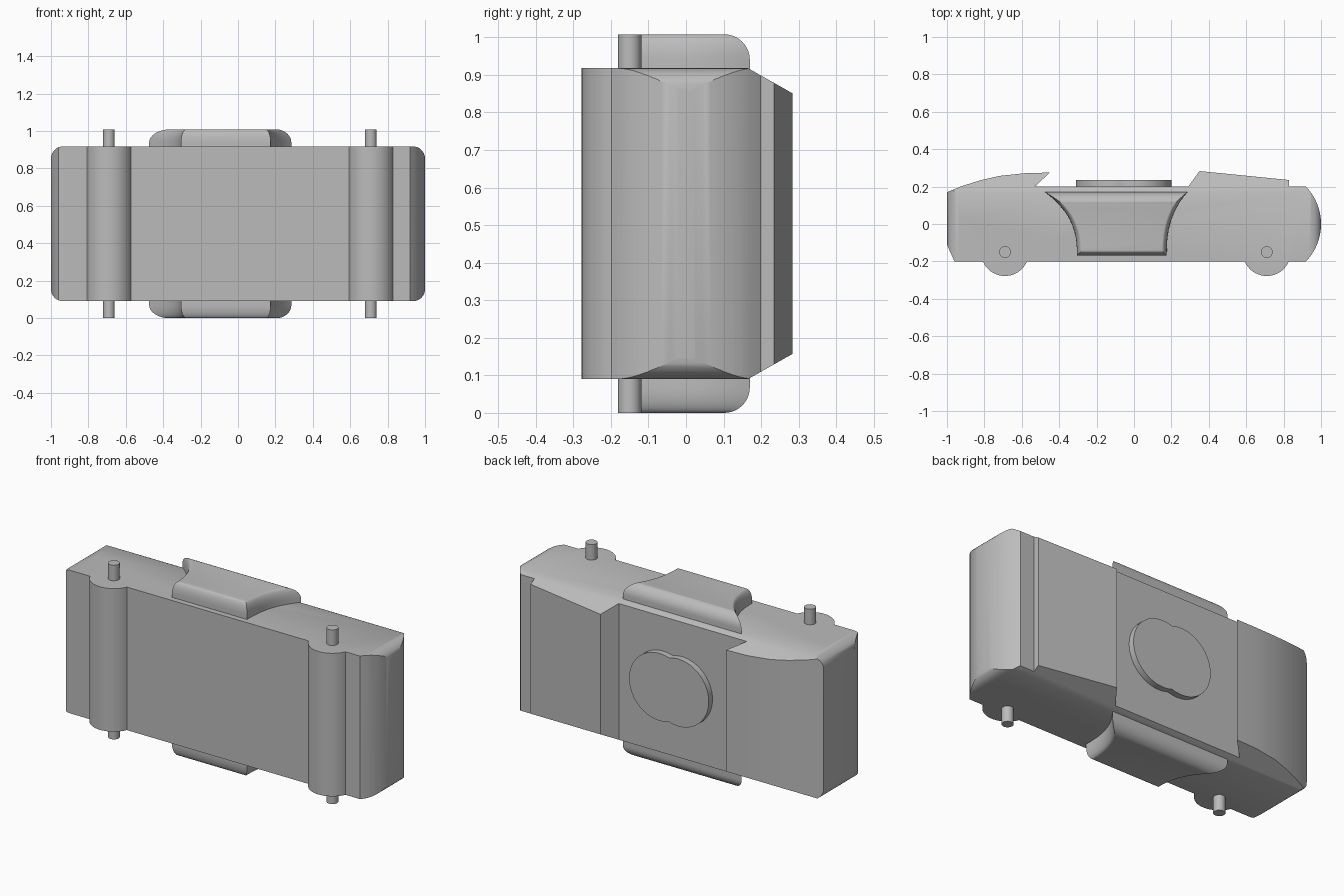
import bpy, bmesh, math
from math import sin, cos, radians, sqrt
from mathutils import Vector

if "Cube" in bpy.data.objects:
    bpy.data.objects.remove(bpy.data.objects["Cube"], do_unlink=True)

LOW, HIGH, TOP = 0.09, 0.918, 1.008
MID = TOP / 2
GREY = 0.5
grey = bpy.data.materials.new("plain grey")
grey.use_nodes = True
grey.diffuse_color = (GREY, GREY, GREY, 1)
grey.node_tree.nodes["Principled BSDF"].inputs["Base Color"].default_value = (GREY, GREY, GREY, 1)


def make_object(name, bm):
    bmesh.ops.recalc_face_normals(bm, faces=bm.faces)
    mesh = bpy.data.meshes.new(name)
    bm.to_mesh(mesh)
    bm.free()
    mesh.materials.append(grey)
    obj = bpy.data.objects.new(name, mesh)
    bpy.context.collection.objects.link(obj)
    return obj


def loft(name, rings):
    """Skin equal-length rings of points and cap both ends."""
    bm = bmesh.new()
    loops = [[bm.verts.new(p) for p in ring] for ring in rings]
    n = len(loops[0])
    for a, b in zip(loops, loops[1:]):
        for i in range(n):
            j = (i + 1) % n
            bm.faces.new((a[i], a[j], b[j], b[i]))
    bm.faces.new(loops[0][::-1])
    bm.faces.new(loops[-1])
    return make_object(name, bm)


def arc(cx, cy, r, start, end, steps):
    angles = [radians(start + (end - start) * i / steps) for i in range(steps + 1)]
    return [(cx + r * cos(a), cy + r * sin(a)) for a in angles]


def select_only(obj):
    bpy.ops.object.select_all(action="DESELECT")
    obj.select_set(True)
    bpy.context.view_layer.objects.active = obj


def smooth(obj):
    select_only(obj)
    bpy.ops.object.shade_smooth_by_angle(angle=radians(30))


def trim(obj, cutter):
    """Keep only what lies inside the cutter."""
    cutter.hide_render = True
    mod = obj.modifiers.new("trim", "BOOLEAN")
    mod.operation = "INTERSECT"
    mod.solver = "EXACT"
    mod.object = cutter
    select_only(obj)
    bpy.ops.object.modifier_apply(modifier=mod.name)
    bpy.data.objects.remove(cutter, do_unlink=True)


# Body: one outline with two front barrels, a bowed end and two raised back panels
pin_xs = (-0.69, 0.71)
pin_y = -0.15
profile = [(-1, -0.11), (-0.96, -0.2)]
for x in pin_xs:
    profile += arc(x, pin_y, 0.128, 203, 337, 20)
profile += arc(0.71, 0, 0.29, -43.6, 43.6, 20)
profile += [(0.83, 0.2), (0.83, 0.235), (0.35, 0.283), (0.29, 0.2), (-0.53, 0.2), (-0.45, 0.275)]
profile += [(-0.58, 0.272), (-0.72, 0.257), (-0.82, 0.234), (-0.92, 0.203), (-1, 0.17)]
body = loft("body", [[(x, y, z) for x, y in profile] for z in (LOW, HIGH)])

# Rounded ends, then tapered upper and lower edges at the back
R = 0.065
corners = [(1 - R, HIGH - R, 0), (R - 1, HIGH - R, 90), (R - 1, LOW + R, 180), (1 - R, LOW + R, 270)]
outline = []
for x, z, a in corners:
    outline += arc(x, z, R, a, a + 90, 8)
trim(body, loft("end_cutter", [[(x, y, z) for x, z in outline] for y in (-0.5, 0.5)]))
taper = [(-0.5, LOW), (0.165, LOW), (0.365, LOW + 0.113), (0.365, HIGH - 0.113), (0.165, HIGH), (-0.5, HIGH)]
trim(body, loft("taper_cutter", [[(x, y, z) for y, z in taper] for x in (-1.5, 1.5)]))
smooth(body)

# Pins running through the barrels
for name, x in zip(("right_pin", "left_pin"), pin_xs):
    pin = loft(name, [[(px, py, z) for px, py in arc(x, pin_y, 0.031, 0, 352.5, 47)] for z in (0, TOP)])
    smooth(pin)


# Flared side grips with rounded rims, one above and one below
def grip_ring(inset, height, mirror):
    front, back = -0.168 + 0.4 * inset, 0.17 - inset
    left, right = [], []
    for i in range(17):
        y = front + (back - front) * i / 16
        flare = ((y + 0.168) / 0.338) ** 2.6
        left.append((-0.305 - 0.17 * flare + 0.4 * inset, y))
        right.append((0.175 + 0.11 * flare - 0.4 * inset, y))
    z = TOP - height if mirror else height
    return [(x, y, z) for x, y in right + left[::-1]]


for name, mirror in (("upper_grip", False), ("lower_grip", True)):
    rings = [grip_ring(0, HIGH - 0.03, mirror)]
    for i in range(10):
        a = radians(10 * i)
        rings.append(grip_ring(0.068 * (1 - cos(a)), TOP - 0.068 * (1 - sin(a)), mirror))
    smooth(loft(name, rings))

# Two-lobed plate on the back
r, half = 0.195, 0.06
notch = math.degrees(math.acos(half / r))
lobes = arc(half - 0.055, MID, r, notch - 180, 180 - notch, 32)[1:]
lobes += arc(-half - 0.055, MID, r, notch, 360 - notch, 32)[1:]
plate = loft("back_plate", [[(x, y, z) for x, z in lobes] for y in (0.18, 0.235)])
smooth(plate)
